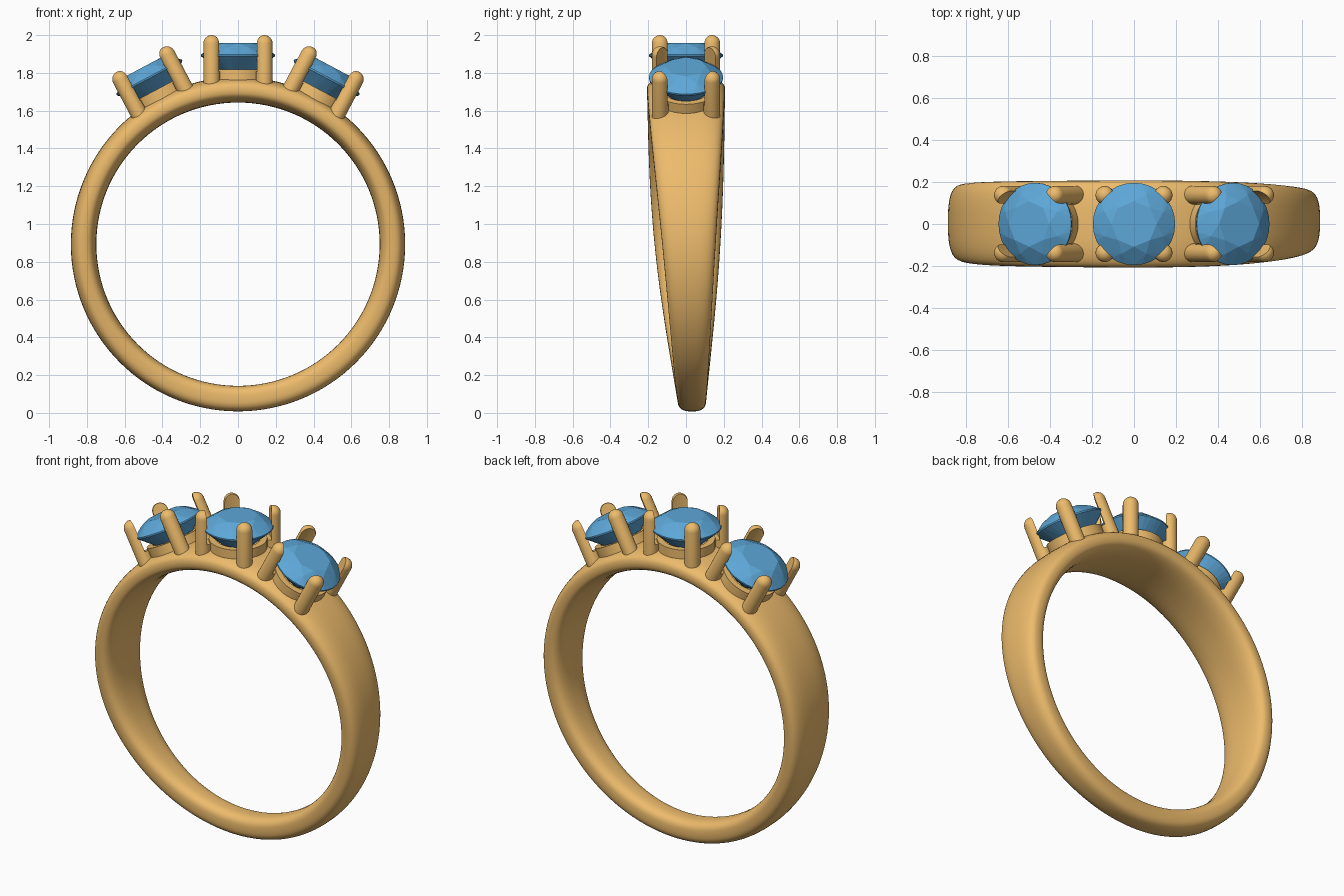
import bpy, bmesh
from math import sin, cos, pi, radians, copysign

if "Cube" in bpy.data.objects:
    bpy.data.objects.remove(bpy.data.objects["Cube"])

CZ = 0.893            # height of the finger-hole centre
GIRDLE = 1.0          # gem girdle distance from that centre

def material(name, rgb):
    m = bpy.data.materials.new(name)
    m.diffuse_color = (*rgb, 1)
    m.use_nodes = True
    m.node_tree.nodes["Principled BSDF"].inputs["Base Color"].default_value = m.diffuse_color
    return m

gold = material("gold", (0.85, 0.50, 0.15))
blue = material("blue_gem", (0.11, 0.39, 0.69))

def add(name, bm, mat, smooth=None):
    bmesh.ops.recalc_face_normals(bm, faces=bm.faces)
    me = bpy.data.meshes.new(name)
    bm.to_mesh(me)
    bm.free()
    me.materials.append(mat)
    ob = bpy.data.objects.new(name, me)
    bpy.context.collection.objects.link(ob)
    if smooth:
        shade(ob, smooth)
    return ob

def shade(ob, angle):
    bpy.ops.object.select_all(action='DESELECT')
    ob.select_set(True)
    bpy.context.view_layer.objects.active = ob
    bpy.ops.object.shade_smooth_by_angle(angle=radians(angle))

def lathe(bm, profile, n, cx=0, cy=0, closed=False):
    """Spin (radius, z) points round a vertical axis at cx, cy."""
    rings = [[bm.verts.new((cx + r*cos(2*pi*k/n), cy + r*sin(2*pi*k/n), z))
              for k in range(n)] for r, z in profile]
    pairs = list(zip(rings, rings[1:]))
    if closed:
        pairs.append((rings[-1], rings[0]))
    else:
        bm.faces.new(rings[0])
        bm.faces.new(rings[-1])
    for a, b in pairs:
        for k in range(n):
            j = (k + 1) % n
            bm.faces.new((a[k], a[j], b[j], b[k]))

# Band: rounded section swept round the finger, tapering to the bottom
bm = bmesh.new()
N, M, E = 128, 40, 2 / 2.8
rings = []
for i in range(N):
    t = 2*pi*i/N
    s = (1 - cos(t)) / 2                    # 0 at top, 1 at bottom
    w = (1 + sin(t)) / 2                    # right side tapers sooner
    f = w*s + (1 - w)*s*s
    front, back = -0.207 + 0.162*f, 0.207 - 0.1*f
    mid, half = (front + back)/2, (back - front)/2
    ring = []
    for k in range(M):
        a = 2*pi*k/M
        r = 0.8175 + 0.0675*copysign(abs(cos(a))**E, cos(a))
        y = mid + half*copysign(abs(sin(a))**E, sin(a))
        ring.append(bm.verts.new((r*sin(t), y, CZ + r*cos(t))))
    rings.append(ring)
for i in range(N):
    a, b = rings[i], rings[(i + 1) % N]
    for k in range(M):
        j = (k + 1) % M
        bm.faces.new((a[k], a[j], b[j], b[k]))
add("band", bm, gold, 60)

# Prongs: four round-topped posts, notched on the inside for the gem
bm = bmesh.new()
R, TOP = 0.044, 1.107
profile = [(R, 0.842)] + [(max(R*cos(a), 0.002), TOP - R + R*sin(a))
                          for a in (pi/2*k/6 for k in range(7))]
for sx in (-1, 1):
    for sy in (-1, 1):
        lathe(bm, profile, 24, 0.139*sx, 0.137*sy)
prongs = add("prongs", bm, gold)
bm = bmesh.new()
lathe(bm, [(0.186, 0.915), (0.186, 1.3)], 64)
cutter = add("notch_cutter", bm, gold)
cutter.hide_render = True
mod = prongs.modifiers.new("notch", 'BOOLEAN')
mod.operation, mod.solver, mod.object = 'DIFFERENCE', 'EXACT', cutter
bpy.context.view_layer.objects.active = prongs
bpy.ops.object.modifier_apply(modifier=mod.name)
bpy.data.objects.remove(cutter)
shade(prongs, 35)

# Seat: collar under the gem
bm = bmesh.new()
lathe(bm, [(0.162, 0.82), (0.162, 0.925), (0.125, 0.925), (0.125, 0.82)], 48, closed=True)
seat = add("seat", bm, gold, 35)

# Gem: brilliant cut from the hull of its facet corners
bm = bmesh.new()
def corners(n, r, z, turn=0):
    for k in range(n):
        a = 2*pi*(k + turn)/n
        bm.verts.new((r*cos(a), r*sin(a), GIRDLE + z))
corners(8, 0.108, 0.064)
corners(8, 0.152, 0.041, 0.5)
corners(32, 0.196, 0.004)
corners(32, 0.196, -0.004)
corners(8, 0.08, -0.112, 0.5)
corners(1, 0, -0.17)
hull = bmesh.ops.convex_hull(bm, input=bm.verts)
bmesh.ops.dissolve_limit(bm, angle_limit=radians(1), verts=bm.verts, edges=bm.edges)
gem = add("gem", bm, blue)

# Three heads fanned round the top of the band
for side, deg in (("middle", 0), ("left", -28), ("right", 28)):
    for part in (prongs, seat, gem):
        ob = part if deg == 0 else part.copy()
        if deg:
            bpy.context.collection.objects.link(ob)
        ob.name = side + "_" + part.name.replace("middle_", "")
        ob.location = (0, 0, CZ)
        ob.rotation_euler = (0, radians(deg), 0)
